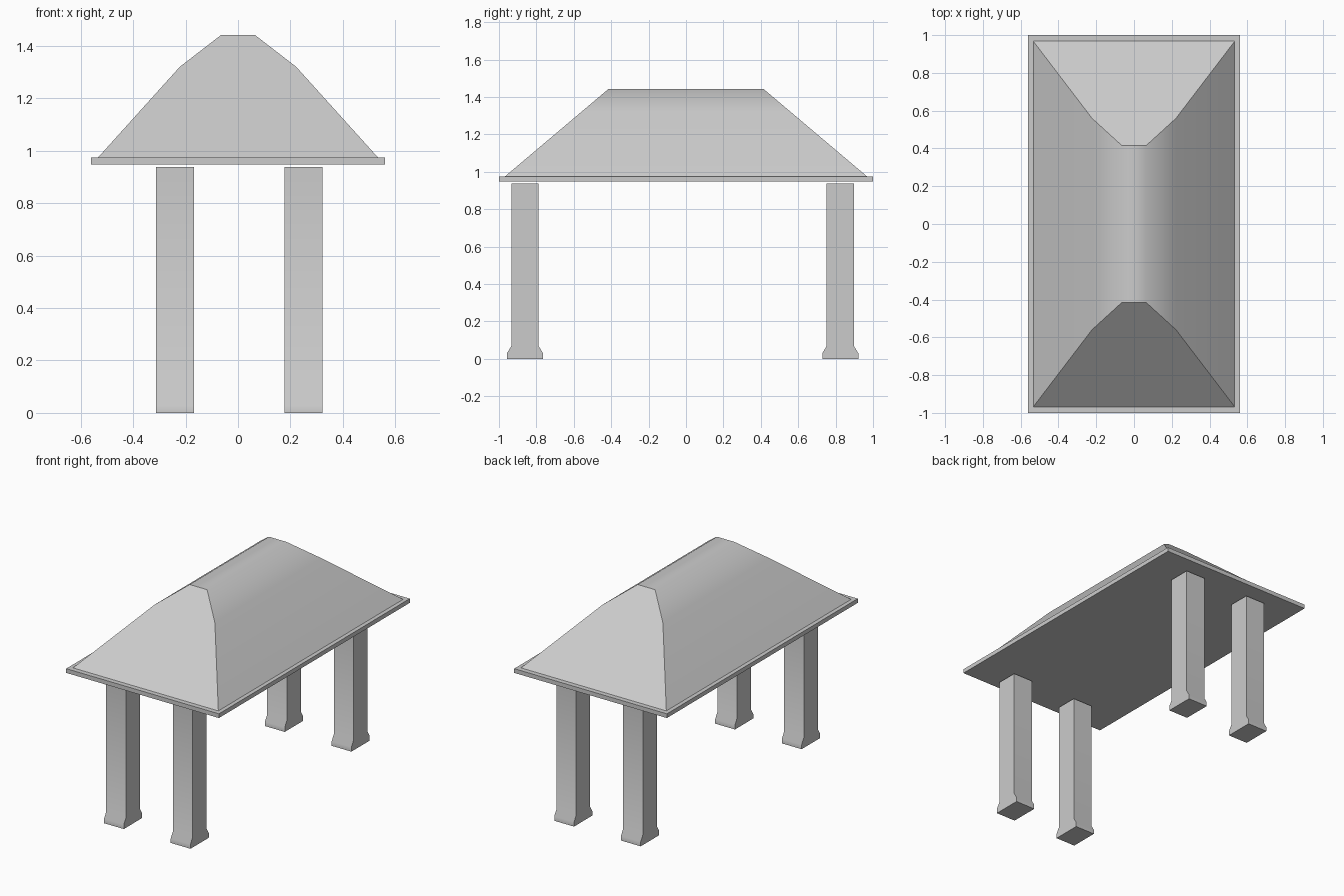
import bpy, math

if "Cube" in bpy.data.objects:
    bpy.data.objects.remove(bpy.data.objects["Cube"])


def make_object(name, verts, faces, angle):
    mesh = bpy.data.meshes.new(name)
    mesh.from_pydata(verts, [], faces)
    mesh.update()
    obj = bpy.data.objects.new(name, mesh)
    bpy.context.collection.objects.link(obj)
    bpy.ops.object.select_all(action='DESELECT')
    obj.select_set(True)
    bpy.context.view_layer.objects.active = obj
    # outward normals
    bpy.ops.object.mode_set(mode='EDIT')
    bpy.ops.mesh.select_all(action='SELECT')
    bpy.ops.mesh.normals_make_consistent(inside=False)
    bpy.ops.object.mode_set(mode='OBJECT')
    bpy.ops.object.shade_smooth_by_angle(angle=math.radians(angle))
    return obj


def prism(name, near, far, angle):
    """Join two matching outlines into a closed solid."""
    n = len(near)
    faces = [tuple(range(n)), tuple(range(2 * n - 1, n - 1, -1))]
    faces += [(i, (i + 1) % n, n + (i + 1) % n, n + i) for i in range(n)]
    return make_object(name, near + far, faces, angle)


# Eave slab under the roof
bpy.ops.mesh.primitive_cube_add(size=1, location=(0, 0, 0.961))
slab = bpy.context.object
slab.name = "eave_slab"
slab.scale = (1.12, 2.0, 0.028)
bpy.ops.object.transform_apply(location=False, rotation=False, scale=True)

# Roof: rounded gable profile whose ends lean inwards
BASE_Z, TOP_Z, BASE_Y, TOP_Y = 0.973, 1.442, 0.97, 0.415
half = [(0.535, BASE_Z), (0.222, 1.32), (0.064, TOP_Z)]
profile = half + [(-x, z) for x, z in reversed(half)]


def roof_end(side):
    slope = (BASE_Y - TOP_Y) / (TOP_Z - BASE_Z)
    return [(x, side * (BASE_Y - slope * (z - BASE_Z)), z) for x, z in profile]


prism("roof", roof_end(-1), roof_end(1), 39)

# Legs: square posts with feet flared to the front and back
W = 0.0725
foot = [(0.096, 0), (0.096, 0.03), (0.073, 0.068), (0.073, 0.938)]
outline = foot + [(-y, z) for y, z in reversed(foot)]
for y_name, cy in (("front", -0.861), ("back", 0.825)):
    for x_name, cx in (("left", -0.24), ("right", 0.249)):
        ends = [[(cx + s * W, cy + y, z) for y, z in outline] for s in (-1, 1)]
        prism(f"{y_name}_{x_name}_leg", ends[0], ends[1], 35)
